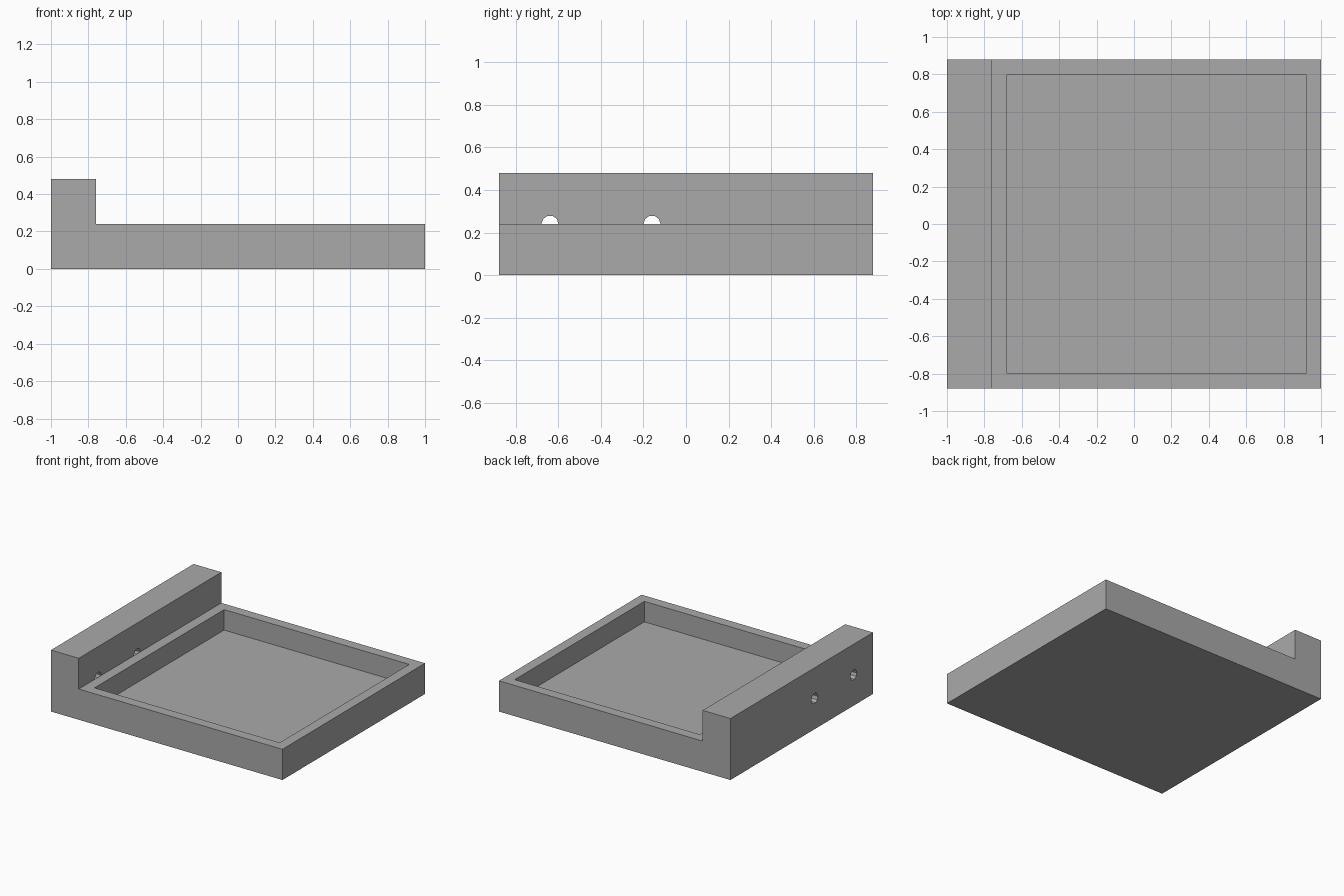
import bpy
import bmesh
from math import radians
from mathutils import Matrix

cube = bpy.data.objects.get("Cube")
if cube:
    bpy.data.objects.remove(cube, do_unlink=True)

# Single grey finish
grey = bpy.data.materials.new("plain_grey")
grey.use_nodes = True
colour = (0.4, 0.4, 0.4, 1)
grey.diffuse_color = colour
grey.node_tree.nodes["Principled BSDF"].inputs["Base Color"].default_value = colour

DEPTH = 0.88      # half depth of the tray
RIM = 0.24        # rim height
STOP = -0.76      # inner face of the raised end block


def make_object(name, bm):
    bmesh.ops.recalc_face_normals(bm, faces=bm.faces)
    mesh = bpy.data.meshes.new(name)
    bm.to_mesh(mesh)
    bm.free()
    mesh.materials.append(grey)
    obj = bpy.data.objects.new(name, mesh)
    bpy.context.collection.objects.link(obj)
    return obj


def cut(target, cutter):
    mod = target.modifiers.new(cutter.name, 'BOOLEAN')
    mod.operation = 'DIFFERENCE'
    mod.solver = 'EXACT'
    mod.object = cutter
    bpy.context.view_layer.objects.active = target
    bpy.ops.object.modifier_apply(modifier=mod.name)
    bpy.data.objects.remove(cutter, do_unlink=True)


# Body: L-shaped side profile extruded through the depth
bm = bmesh.new()
profile = [(-1, 0), (1, 0), (1, RIM), (STOP, RIM), (STOP, 0.48), (-1, 0.48)]
face = bm.faces.new([bm.verts.new((x, -DEPTH, z)) for x, z in profile])
side = bmesh.ops.extrude_face_region(bm, geom=[face])["geom"]
bmesh.ops.translate(bm, vec=(0, 2 * DEPTH, 0),
                    verts=[v for v in side if isinstance(v, bmesh.types.BMVert)])
body = make_object("tray_body", bm)

# Rectangular pocket
bm = bmesh.new()
bmesh.ops.create_cube(bm, size=1, matrix=Matrix.Translation((0.12, 0, 0.28))
                      @ Matrix.Diagonal((1.6, 1.6, 0.4, 1)))
cut(body, make_object("pocket_cutter", bm))

# Two holes through the raised end block, level with the rim
for y in (-0.64, -0.16):
    bm = bmesh.new()
    length = 0.3
    bmesh.ops.create_cone(bm, cap_ends=True, segments=10, radius1=0.04, radius2=0.04,
                          depth=length,
                          matrix=Matrix.Translation((STOP - length / 2, y, RIM))
                          @ Matrix.Rotation(radians(90), 4, 'Y'))
    cut(body, make_object("hole_cutter", bm))
